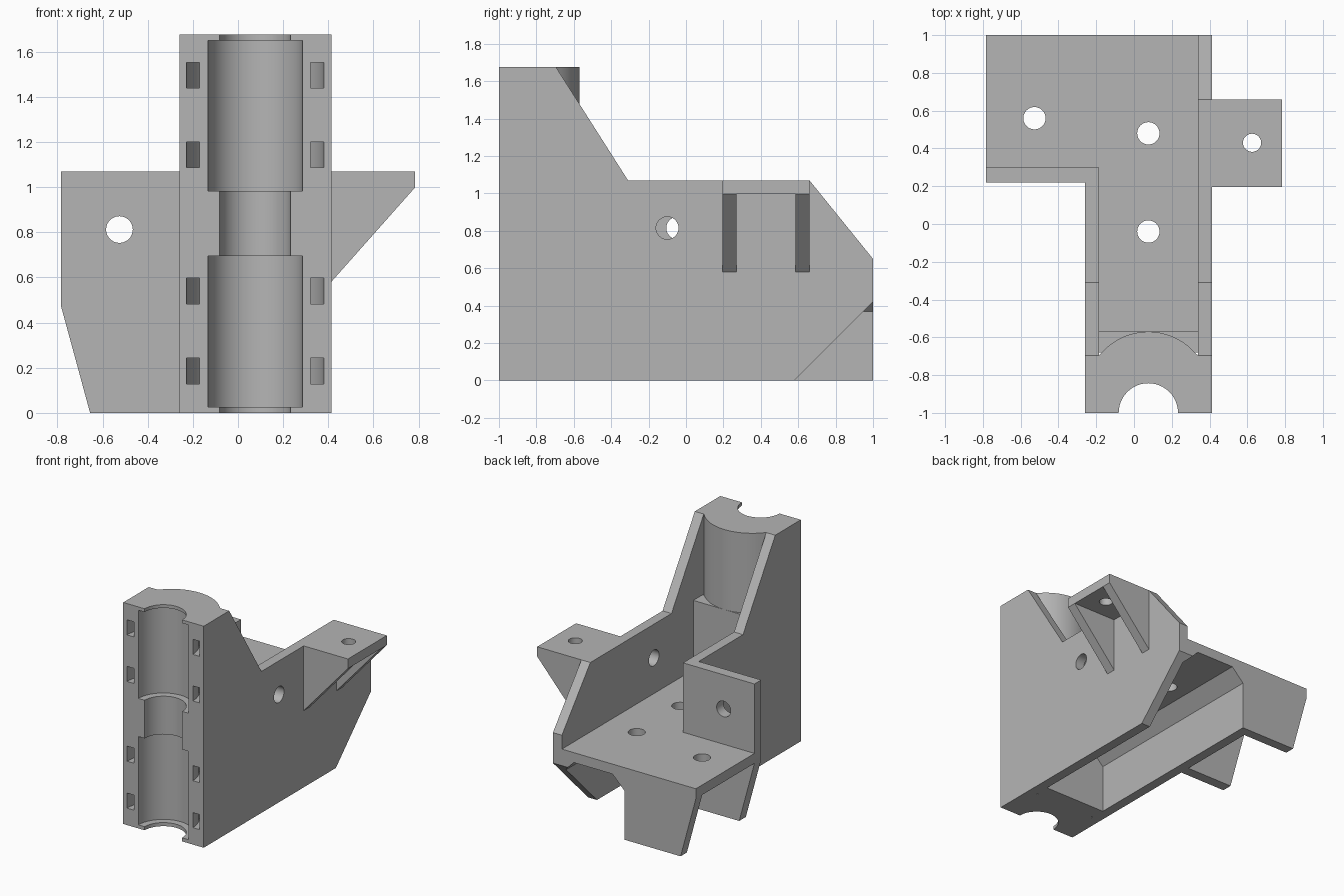
import bpy, bmesh
from math import sin, cos, pi, asin
from mathutils import Vector

default = bpy.data.objects.get("Cube")
if default:
    bpy.data.objects.remove(default, do_unlink=True)

grey = bpy.data.materials.new("plain grey")
grey.use_nodes = True
grey.diffuse_color = (0.46, 0.46, 0.46, 1)
grey.node_tree.nodes["Principled BSDF"].inputs["Base Color"].default_value = (0.46, 0.46, 0.46, 1)

# Shared dimensions
X0, X1 = -0.26, 0.413          # outer faces of the body
I0, I1 = -0.185, 0.338         # inner faces of the side walls
XC = 0.076                     # axis of the rod seat
TOP, MID = 1.675, 1.07         # post top, wall top
FLOOR0, FLOOR1 = 0.47, 0.545
POST_BACK, BLOCK_BACK = -0.695, -0.57
FLANGE = -0.783


def prism(name, pts, axis, lo, hi):
    """Extrude a 2D outline along an axis."""
    def place(p, t):
        a, b = p
        return {"x": (t, a, b), "y": (a, t, b), "z": (a, b, t)}[axis]
    bm = bmesh.new()
    face = bm.faces.new([bm.verts.new(place(p, lo)) for p in pts])
    ext = bmesh.ops.extrude_face_region(bm, geom=[face])
    move = Vector(place((0, 0), hi - lo))
    bmesh.ops.translate(bm, vec=move, verts=[v for v in ext["geom"] if isinstance(v, bmesh.types.BMVert)])
    bmesh.ops.recalc_face_normals(bm, faces=bm.faces)
    mesh = bpy.data.meshes.new(name)
    bm.to_mesh(mesh)
    bm.free()
    mesh.materials.append(grey)
    obj = bpy.data.objects.new(name, mesh)
    bpy.context.scene.collection.objects.link(obj)
    return obj


def box(name, x0, x1, y0, y1, z0, z1):
    return prism(name, [(x0, y0), (x1, y0), (x1, y1), (x0, y1)], "z", z0, z1)


def arc(cx, cy, r, a0, a1, n):
    return [(cx + r * cos(a0 + (a1 - a0) * i / n), cy + r * sin(a0 + (a1 - a0) * i / n)) for i in range(n + 1)]


def drill(a, b, r, axis, lo, hi):
    return prism("cutter", arc(a, b, r, 0, 2 * pi, 48)[:-1], axis, lo, hi)


def cut(obj, cutters):
    """Subtract the cutters, bake the result and remove them."""
    for c in cutters:
        c.hide_render = True
        mod = obj.modifiers.new("cut", "BOOLEAN")
        mod.operation, mod.solver, mod.object = "DIFFERENCE", "EXACT", c
    bpy.context.view_layer.update()
    baked = bpy.data.meshes.new_from_object(obj.evaluated_get(bpy.context.evaluated_depsgraph_get()))
    obj.modifiers.clear()
    obj.data = baked
    for c in cutters:
        bpy.data.objects.remove(c, do_unlink=True)


# Front post with a rounded back
R, half = 0.33, (I1 - I0) / 2
cy = BLOCK_BACK - R
a = asin((POST_BACK - cy) / R)
curve = arc(XC, cy, R, a, pi - a, 32)
curve[0], curve[-1] = (I1, POST_BACK), (I0, POST_BACK)
post = prism("post", [(X0, -1), (X1, -1), (X1, POST_BACK)] + curve + [(X0, POST_BACK)], "z", 0, TOP)

# Rod seat bores and the curved tie slots around them
cutters = [drill(XC, -1, 0.157, "z", -0.1, TOP + 0.1)]
for z0, z1 in ((0.027, 0.695), (0.983, 1.65)):
    cutters.append(drill(XC, -1, 0.209, "z", z0, z1))
for z in (0.185, 0.54, 1.143, 1.495):
    ring = arc(XC, -1, 0.304, -0.3, pi + 0.3, 40) + arc(XC, -1, 0.246, pi + 0.3, -0.3, 40)
    cutters.append(prism("cutter", ring, "z", z - 0.057, z + 0.057))
cut(post, cutters)
box("post_backing", I0, I1, -0.68, BLOCK_BACK, 0, MID)

# Side walls
slope = [(POST_BACK, 0), (POST_BACK, TOP), (-0.31, MID)]
right_wall = prism("tab_side_wall", slope + [(0.66, MID), (1, 0.65), (1, 0.42), (0.58, 0)], "x", I1, X1)
cut(right_wall, [drill(-0.1, 0.815, 0.06, "x", I1 - 0.1, X1 + 0.1)])
left_wall = prism("flange_side_wall", slope + [(0.3, MID), (0.3, FLOOR1), (1, FLOOR1), (1, 0)], "x", X0, I0)
cut(left_wall, [drill(-0.045, 0.815, 0.06, "x", X0 - 0.1, I0 + 0.1)])

# Floor with its side flange and screw holes
floor = prism("floor", [(I0, BLOCK_BACK), (I1, BLOCK_BACK), (I1, 1), (FLANGE, 1), (FLANGE, 0.22), (I0, 0.22)],
              "z", FLOOR0, FLOOR1)
cut(floor, [drill(x, y, 0.059, "z", 0.3, 0.7) for x, y in ((XC, 0.48), (XC, -0.04), (-0.527, 0.56))])

# Chamfered corners under the floor
prism("flange_side_chamfer", [(I0, 0.37), (I0 + 0.1, FLOOR0), (I0, FLOOR0)], "y", BLOCK_BACK, 1)
chamfer = prism("tab_side_chamfer", [(I1, 0.37), (I1 - 0.1, FLOOR0), (I1, FLOOR0)], "y", BLOCK_BACK, 1)
cut(chamfer, [prism("cutter", [(0.48, -0.1), (1.1, -0.1), (1.1, 0.52)], "x", 0, 0.6)])

# Upright plate and rear rib of the flange
taper = [(X0, 0), (-0.655, 0), (FLANGE, FLOOR0)]
plate = prism("flange_plate", taper + [(FLANGE, MID), (X0, MID)], "y", 0.22, 0.3)
cut(plate, [drill(-0.525, 0.812, 0.059, "y", 0.1, 0.4)])
prism("flange_rear_rib", taper + [(X0, FLOOR0)], "y", 0.925, 1)

# Side tab on two gussets
tab = box("side_tab", X1, 0.783, 0.195, 0.66, 0.997, MID)
cut(tab, [drill(0.625, 0.43, 0.048, "z", 0.9, 1.2)])
for i, y in enumerate((0.195, 0.585)):
    prism(f"tab_gusset_{i + 1}", [(X1, 0.58), (0.783, 0.997), (X1, 0.997)], "y", y, y + 0.075)

# Smooth the round surfaces, keep the edges sharp
bpy.ops.object.select_all(action="DESELECT")
for obj in bpy.context.scene.objects:
    if obj.type == "MESH":
        obj.select_set(True)
bpy.context.view_layer.objects.active = post
bpy.ops.object.shade_smooth_by_angle(angle=0.5)
